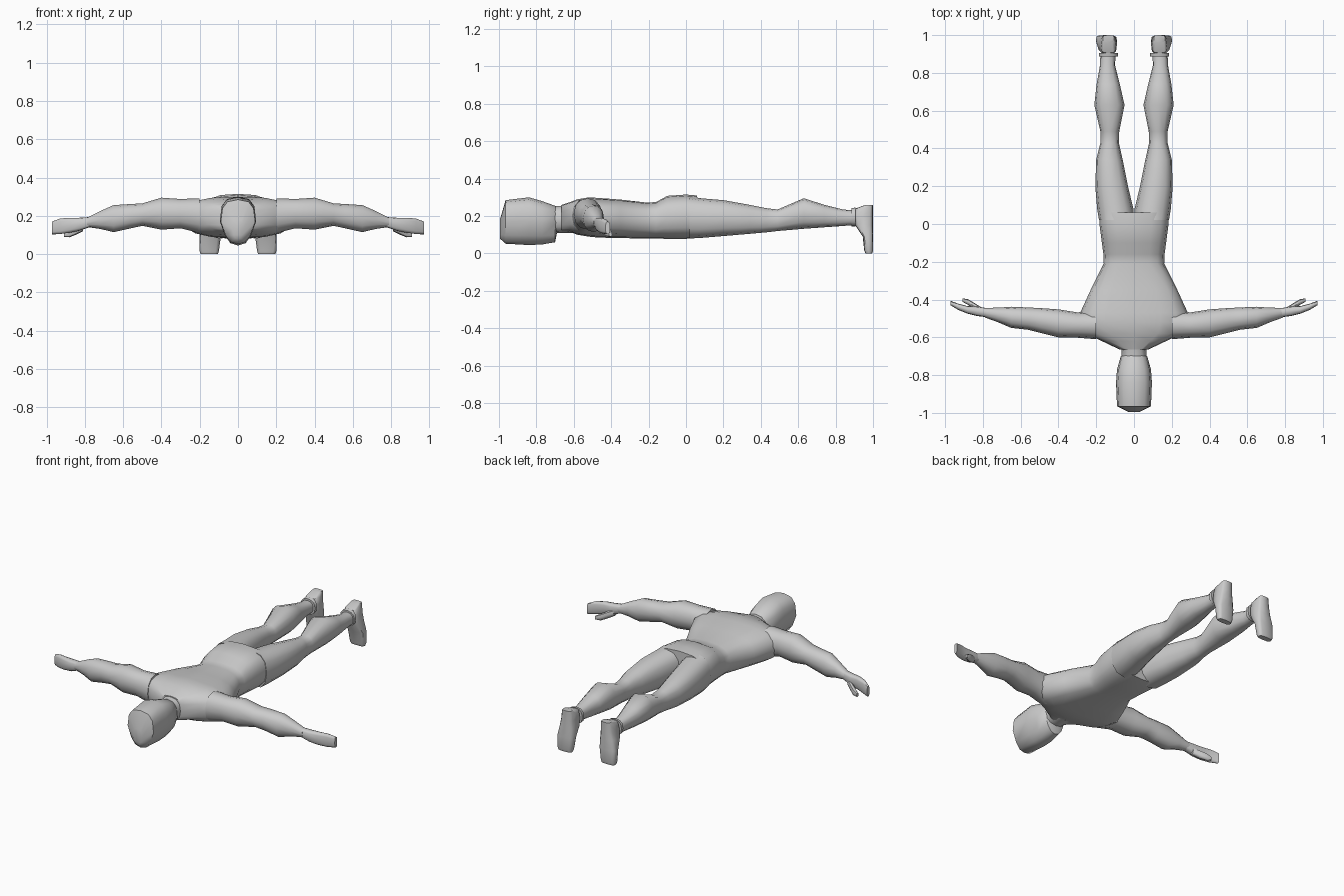
import bpy, bmesh, math
from mathutils import Vector

skin = bpy.data.materials.new("plain_grey")
skin.diffuse_color = (0.6, 0.6, 0.6, 1)

# axis letter -> coordinate slots for (length, width, height)
SLOTS = {"x": (0, 1, 2), "y": (1, 0, 2), "z": (2, 0, 1)}


def loft(name, axis, rows, power=2.4, sides=12, mirror=False, taper=0.0):
    """Skin rounded sections; each row is (position, a_min, a_max, b_min, b_max)."""
    bm = bmesh.new()
    slots = SLOTS[axis]
    rings = []
    for t, a0, a1, b0, b1 in rows:
        ring = []
        for k in range(sides):
            ang = 2 * math.pi * k / sides
            c, s = math.cos(ang), math.sin(ang)
            u = math.copysign(abs(c) ** (2 / power), c)
            v = math.copysign(abs(s) ** (2 / power), s)
            u *= 1 + taper * min(v, 0)          # narrower underside
            co = Vector((0, 0, 0))
            co[slots[0]] = t
            co[slots[1]] = (a0 + a1) / 2 + u * (a1 - a0) / 2
            co[slots[2]] = (b0 + b1) / 2 + v * (b1 - b0) / 2
            ring.append(bm.verts.new(co))
        rings.append(ring)
    for r, q in zip(rings, rings[1:]):
        for k in range(sides):
            j = (k + 1) % sides
            bm.faces.new((r[k], r[j], q[j], q[k]))
    bm.faces.new(rings[0])
    bm.faces.new(rings[-1])
    bmesh.ops.recalc_face_normals(bm, faces=bm.faces[:])
    me = bpy.data.meshes.new(name)
    bm.to_mesh(me)
    bm.free()
    me.materials.append(skin)
    ob = bpy.data.objects.new(name, me)
    bpy.context.collection.objects.link(ob)
    if mirror:
        ob.modifiers.new("Mirror", "MIRROR").use_mirror_merge = False
    bpy.ops.object.select_all(action="DESELECT")
    ob.select_set(True)
    bpy.context.view_layer.objects.active = ob
    bpy.ops.object.shade_smooth_by_angle(angle=math.radians(50))
    return ob


# head, face down, with a narrow face
loft("head", "y", [
    (-0.995, -0.03, 0.03, 0.08, 0.18),
    (-0.965, -0.09, 0.09, 0.052, 0.285),
    (-0.84, -0.095, 0.095, 0.045, 0.30),
    (-0.77, -0.09, 0.09, 0.048, 0.28),
    (-0.70, -0.07, 0.07, 0.06, 0.255),
    (-0.69, -0.055, 0.055, 0.11, 0.245)], power=2.8, taper=0.35)

# neck
loft("neck", "y", [
    (-0.73, -0.07, 0.07, 0.11, 0.25),
    (-0.67, -0.065, 0.065, 0.11, 0.255),
    (-0.61, -0.085, 0.085, 0.11, 0.265)])

# torso from shoulders to seat
loft("torso", "y", [
    (-0.665, -0.075, 0.075, 0.115, 0.26),
    (-0.62, -0.17, 0.17, 0.115, 0.275),
    (-0.58, -0.25, 0.25, 0.10, 0.29),
    (-0.52, -0.285, 0.285, 0.09, 0.30),
    (-0.47, -0.285, 0.285, 0.085, 0.297),
    (-0.35, -0.23, 0.23, 0.082, 0.288),
    (-0.21, -0.16, 0.16, 0.08, 0.272),
    (-0.16, -0.162, 0.162, 0.08, 0.275),
    (-0.10, -0.17, 0.17, 0.078, 0.308),
    (0.0, -0.183, 0.183, 0.078, 0.315),
    (0.06, -0.18, 0.18, 0.085, 0.31)], power=2.8, sides=16)

# legs
loft("leg", "y", [
    (0.02, 0.0, 0.185, 0.08, 0.305),
    (0.08, 0.003, 0.195, 0.083, 0.295),
    (0.20, 0.032, 0.205, 0.093, 0.285),
    (0.34, 0.06, 0.20, 0.105, 0.26),
    (0.43, 0.08, 0.178, 0.113, 0.242),
    (0.49, 0.078, 0.178, 0.12, 0.235),
    (0.63, 0.05, 0.21, 0.132, 0.295),
    (0.74, 0.075, 0.198, 0.14, 0.26),
    (0.84, 0.10, 0.18, 0.147, 0.235),
    (0.90, 0.098, 0.178, 0.152, 0.23)], mirror=True)

# ankle cuffs
loft("ankle_cuff", "y", [
    (0.886, 0.086, 0.186, 0.145, 0.242),
    (0.905, 0.086, 0.186, 0.145, 0.246)], mirror=True)

# feet, toes pointing down
loft("foot", "z", [
    (0.0, 0.105, 0.195, 0.96, 0.995),
    (0.015, 0.10, 0.20, 0.953, 1.0),
    (0.09, 0.09, 0.202, 0.945, 1.0),
    (0.15, 0.09, 0.19, 0.905, 1.0),
    (0.20, 0.094, 0.18, 0.895, 1.0),
    (0.24, 0.096, 0.175, 0.905, 1.0),
    (0.26, 0.105, 0.165, 0.96, 1.0)], power=3.5, mirror=True)

# arms spread sideways
loft("arm", "x", [
    (0.20, -0.61, -0.46, 0.11, 0.292),
    (0.30, -0.602, -0.468, 0.135, 0.288),
    (0.40, -0.60, -0.452, 0.128, 0.295),
    (0.50, -0.575, -0.445, 0.148, 0.265),
    (0.56, -0.56, -0.442, 0.135, 0.262),
    (0.65, -0.55, -0.438, 0.115, 0.256),
    (0.72, -0.52, -0.443, 0.132, 0.225),
    (0.79, -0.495, -0.444, 0.142, 0.19)], power=2.2, mirror=True)

# hands as upright narrow slabs
loft("hand", "x", [
    (0.77, -0.495, -0.447, 0.143, 0.194),
    (0.83, -0.487, -0.437, 0.122, 0.19),
    (0.88, -0.475, -0.435, 0.112, 0.19),
    (0.93, -0.455, -0.422, 0.105, 0.186),
    (0.972, -0.43, -0.406, 0.103, 0.17)], power=3, mirror=True)

# thumbs
loft("thumb", "x", [
    (0.81, -0.47, -0.44, 0.12, 0.16),
    (0.85, -0.45, -0.415, 0.10, 0.145),
    (0.88, -0.427, -0.398, 0.088, 0.13),
    (0.908, -0.412, -0.394, 0.09, 0.115)], sides=8, mirror=True)
